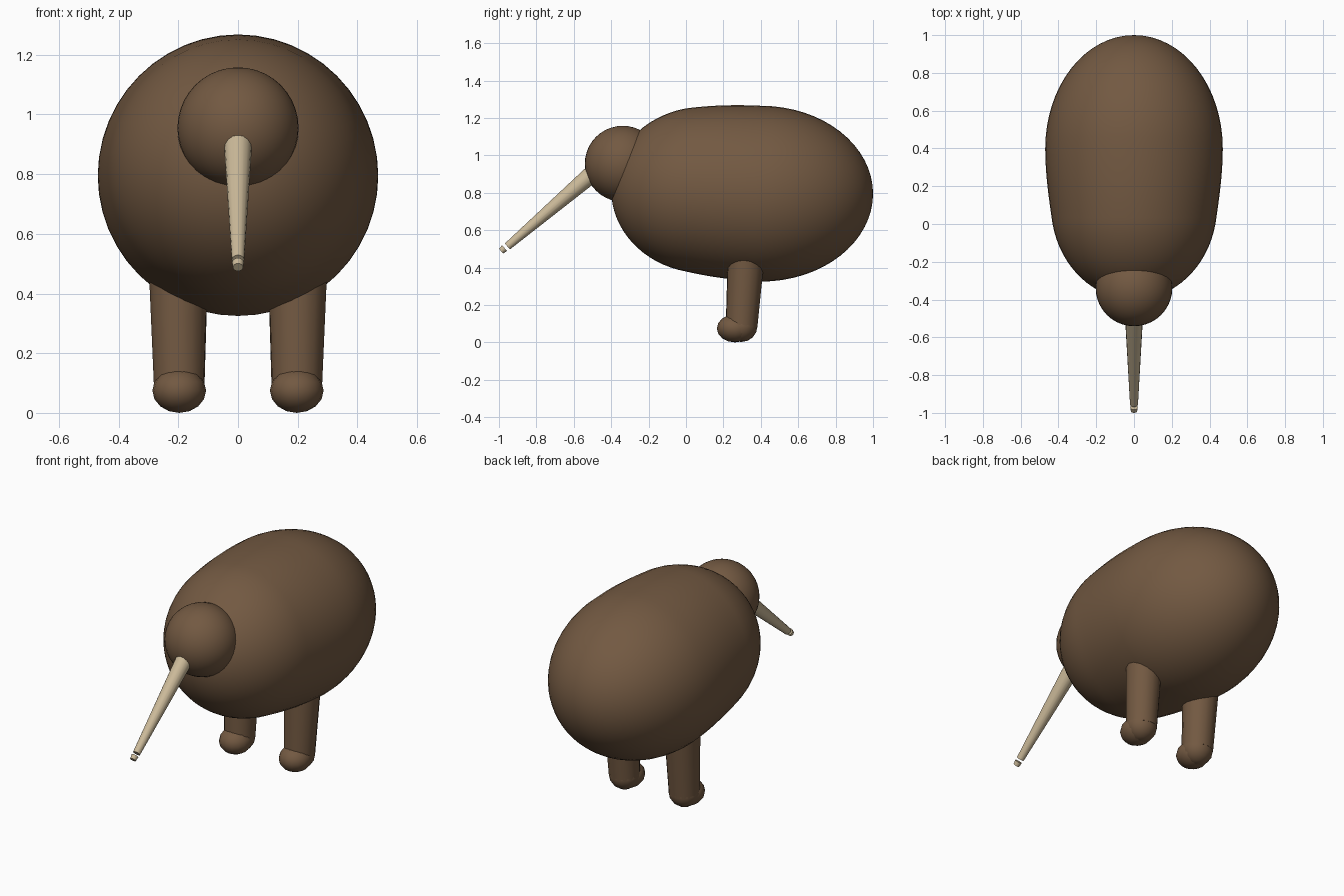
import bpy, bmesh, math
from mathutils import Vector, Matrix

if "Cube" in bpy.data.objects:
    bpy.data.objects.remove(bpy.data.objects["Cube"])


def material(name, rgb):
    m = bpy.data.materials.new(name)
    m.diffuse_color = (*rgb, 1)
    m.use_nodes = True
    m.node_tree.nodes["Principled BSDF"].inputs["Base Color"].default_value = m.diffuse_color
    return m


BROWN = material("feather brown", (0.17, 0.10, 0.054))
CREAM = material("beak cream", (0.60, 0.49, 0.32))


def finish(name, bm, mat, angle=60):
    bmesh.ops.recalc_face_normals(bm, faces=bm.faces)
    me = bpy.data.meshes.new(name)
    bm.to_mesh(me)
    bm.free()
    ob = bpy.data.objects.new(name, me)
    bpy.context.collection.objects.link(ob)
    me.materials.append(mat)
    bpy.ops.object.select_all(action='DESELECT')
    ob.select_set(True)
    bpy.context.view_layer.objects.active = ob
    bpy.ops.object.shade_smooth_by_angle(angle=math.radians(angle))
    return ob


def ball(name, centre, radii, mat, u=32, v=16):
    bm = bmesh.new()
    bmesh.ops.create_uvsphere(bm, u_segments=u, v_segments=v, radius=1,
                              matrix=Matrix.Translation(centre) @ Matrix.Diagonal((*radii, 1)))
    return finish(name, bm, mat)


def rod(name, a, b, ra, rb, mat, sides=16):
    a, b = Vector(a), Vector(b)
    d = b - a
    mtx = Matrix.Translation((a + b) / 2) @ d.to_track_quat('Z', 'Y').to_matrix().to_4x4()
    bm = bmesh.new()
    bmesh.ops.create_cone(bm, cap_ends=True, segments=sides, radius1=ra, radius2=rb,
                          depth=d.length, matrix=mtx)
    return finish(name, bm, mat)


# Body: smaller front ellipsoid blended into a larger rear one
def blend(a, b, slope, t, span):
    return (a * (1 - 3*t*t + 2*t**3) + b * (3*t*t - 2*t**3)
            + slope * span * (t - 2*t*t + t**3))


stations = []
for i in range(1, 17):                                   # front cap, up to y = 0
    a = math.acos(0.2) * i / 16
    s = math.sin(a)
    stations.append((0.1 - 0.5 * math.cos(a), 0.815, 0.44 * s, 0.445 * s))
for i in range(1, 12):                                   # middle
    t = i / 12
    stations.append((0.4 * t, 0.815 - 0.02 * t,
                     blend(0.431, 0.47, 0.15, t, 0.4), blend(0.436, 0.47, 0.18, t, 0.4)))
for i in range(16):                                      # rear cap
    a = math.pi / 2 * i / 16
    c = math.cos(a)
    stations.append((0.4 + 0.6 * math.sin(a), 0.795, 0.47 * c, 0.47 * c))

bm = bmesh.new()
N = 48
rings = [[bm.verts.new((rx * math.cos(2*math.pi*k/N), y, zc + rz * math.sin(2*math.pi*k/N)))
          for k in range(N)] for y, zc, rx, rz in stations]
for r, q in zip(rings, rings[1:]):
    for k in range(N):
        bm.faces.new((r[k], r[(k+1) % N], q[(k+1) % N], q[k]))
for ring, tip in ((rings[0], (0, -0.4, 0.815)), (rings[-1], (0, 1.0, 0.795))):
    p = bm.verts.new(tip)
    for k in range(N):
        bm.faces.new((ring[k], ring[(k+1) % N], p))
finish("body", bm, BROWN)

# Head
ball("head", (0, -0.338, 0.955), (0.203, 0.203, 0.203), BROWN, 40, 20)

# Beak with a separate little tip
rod("beak", (0, -0.47, 0.928), (0, -0.955, 0.513), 0.049, 0.021, CREAM)
rod("beak_tip", (0, -0.97, 0.504), (0, -0.989, 0.488), 0.02, 0.017, CREAM)

# Legs and feet
for side, s in (("left", 1), ("right", -1)):
    x = 0.197 * s
    rod(side + "_leg", (x, 0.297, 0.085), (x + 0.003 * s, 0.325, 0.52), 0.085, 0.101, BROWN)
    ball(side + "_heel", (x, 0.295, 0.087), (0.087, 0.087, 0.085), BROWN, 16, 8)
    ball(side + "_foot", (x, 0.262, 0.075), (0.09, 0.097, 0.075), BROWN, 16, 8)
